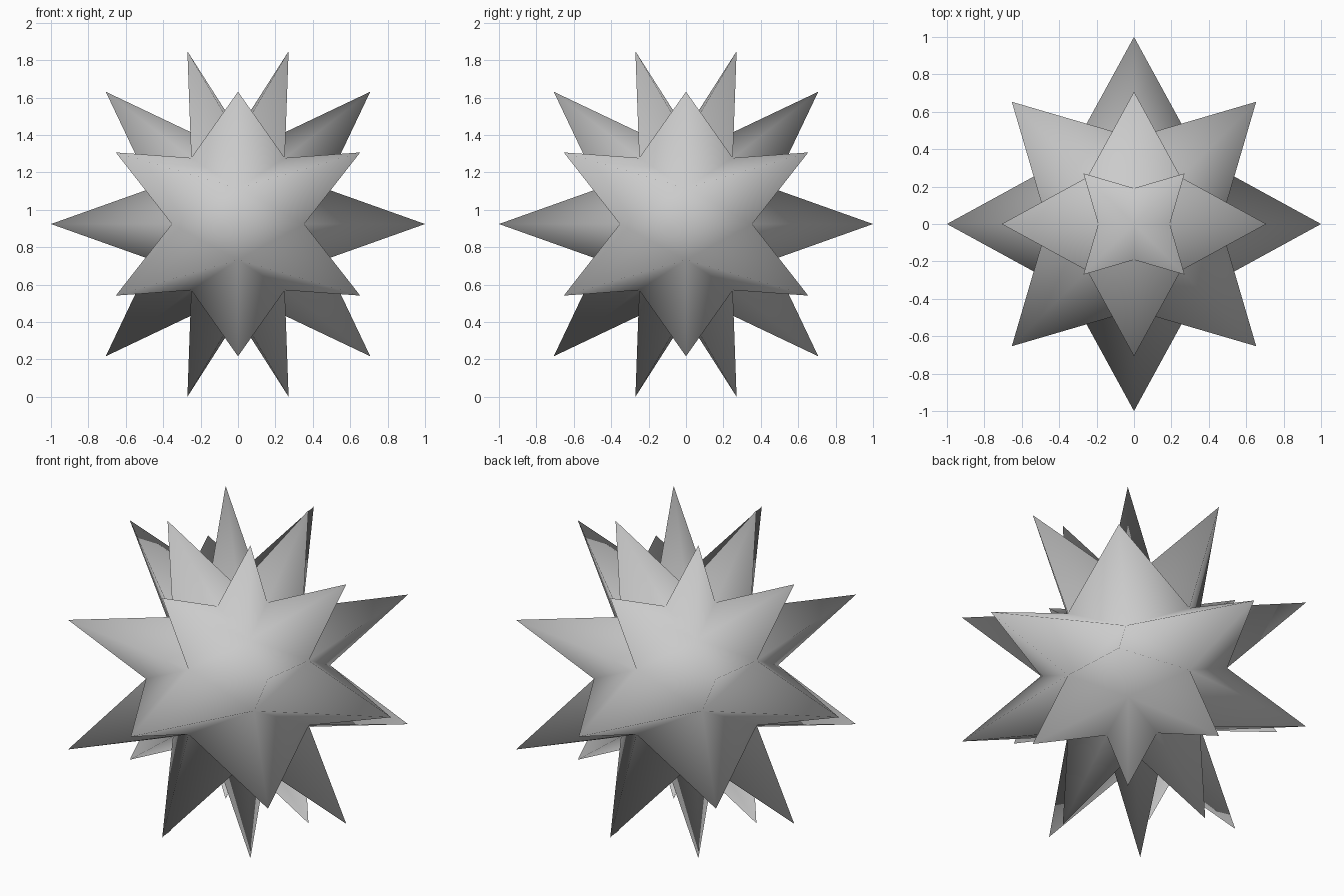
import bpy, bmesh
from math import asin, atan2, pi, cos

if "Cube" in bpy.data.objects:
    bpy.data.objects.remove(bpy.data.objects["Cube"])

CENTRE_Z = cos(pi / 8)
INNER = 0.5

# Coarse sphere: every other vertex stays out as a spike tip, the rest sink in
bm = bmesh.new()
bmesh.ops.create_uvsphere(bm, u_segments=8, v_segments=8, radius=1.0)
valleys = []
for v in bm.verts:
    lat = round(asin(max(-1, min(1, v.co.z))) / (pi / 8))
    lon = round(atan2(v.co.y, v.co.x) / (pi / 4))
    if abs(lat) == 4 or (lat + lon) % 2:
        valleys.append(v)
for v in valleys:
    v.co *= INNER

# Split the quads between valley points so each spike is a four-sided pyramid
valley_set = set(valleys)
for f in [f for f in bm.faces if len(f.verts) == 4]:
    a, b = [v for v in f.verts if v in valley_set]
    bmesh.utils.face_split(f, a, b)
bmesh.ops.translate(bm, verts=bm.verts, vec=(0, 0, CENTRE_Z))
bmesh.ops.recalc_face_normals(bm, faces=bm.faces)
for f in bm.faces:
    f.smooth = True

# Spiky star body
mesh = bpy.data.meshes.new("spiky_star")
bm.to_mesh(mesh)
bm.free()
bpy.context.collection.objects.link(bpy.data.objects.new("spiky_star", mesh))
